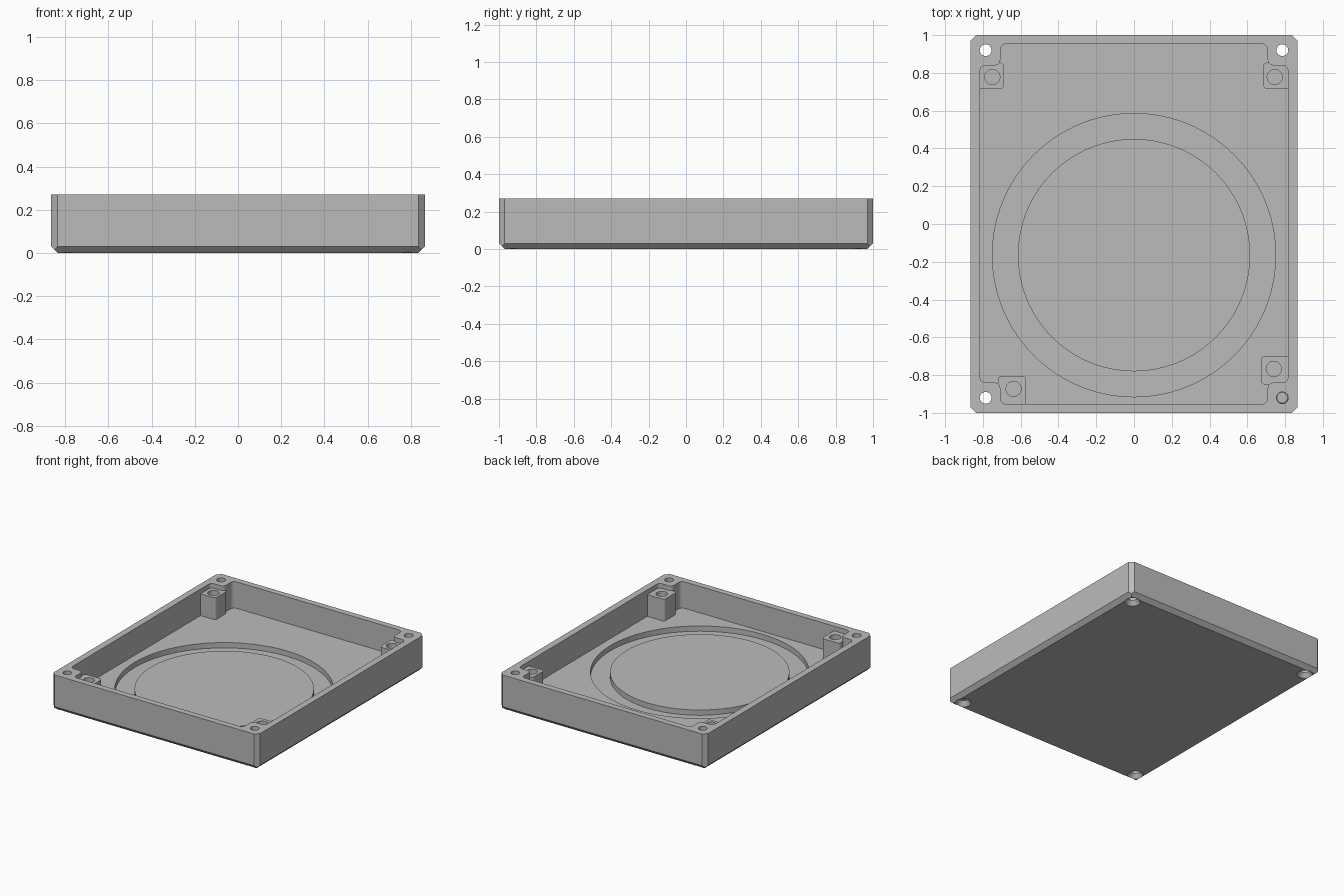
import bpy
import bmesh
from math import pi
from mathutils import Matrix, Vector

old = bpy.data.objects.get("Cube")
if old:
    bpy.data.objects.remove(old, do_unlink=True)

HALF_X, HALF_Y, HEIGHT, CHAMFER = 0.865, 1.0, 0.27, 0.03
FLOOR, POST_TOP = 0.07, 0.235
SIGNS = [(1, 1), (-1, 1), (-1, -1), (1, -1)]

grey = bpy.data.materials.new("plain grey")
grey.use_nodes = True
grey.diffuse_color = (0.5, 0.5, 0.5, 1)
grey.node_tree.nodes["Principled BSDF"].inputs["Base Color"].default_value = (0.5, 0.5, 0.5, 1)


def finish(name, bm):
    bmesh.ops.recalc_face_normals(bm, faces=bm.faces)
    mesh = bpy.data.meshes.new(name)
    bm.to_mesh(mesh)
    bm.free()
    mesh.materials.append(grey)
    obj = bpy.data.objects.new(name, mesh)
    bpy.context.collection.objects.link(obj)
    return obj


def fillet(corners, radius, steps=6):
    """Round every corner of a closed outline of right angles."""
    pts = [Vector(c) for c in corners]
    out = []
    for i, p in enumerate(pts):
        a = p + (pts[i - 1] - p).normalized() * radius
        b = p + (pts[(i + 1) % len(pts)] - p).normalized() * radius
        centre = a + b - p
        for k in range(steps + 1):
            t = k / steps
            out.append(centre + (a.lerp(b, t) - centre).normalized() * radius)
    return out


def prism(name, outline, z0, z1):
    bm = bmesh.new()
    base = bm.faces.new([bm.verts.new((x, y, z0)) for x, y in outline])
    top = bmesh.ops.extrude_face_region(bm, geom=[base], use_keep_orig=True)
    verts = [g for g in top["geom"] if isinstance(g, bmesh.types.BMVert)]
    bmesh.ops.translate(bm, verts=verts, vec=(0, 0, z1 - z0))
    return finish(name, bm)


def cone(name, x, y, z0, z1, r0, r1, sides=32):
    bm = bmesh.new()
    bmesh.ops.create_cone(bm, cap_ends=True, segments=sides, radius1=r0, radius2=r1,
                          depth=z1 - z0, matrix=Matrix.Translation((x, y, (z0 + z1) / 2)))
    return finish(name, bm)


def combine(target, tool, operation):
    mod = target.modifiers.new(operation.lower(), "BOOLEAN")
    mod.operation, mod.solver, mod.object = operation, "EXACT", tool
    bpy.context.view_layer.objects.active = target
    with bpy.context.temp_override(object=target, active_object=target):
        bpy.ops.object.modifier_apply(modifier=mod.name)
    bpy.data.objects.remove(tool, do_unlink=True)


# Outer shell: block with chamfered upright and bottom edges
bm = bmesh.new()
c = CHAMFER
for sx, sy in SIGNS:
    for dx, dy, z in [(c, 0, HEIGHT), (0, c, HEIGHT), (c, 0, c), (0, c, c),
                      (c / 2, c / 2, c / 2), (c, c, 0)]:
        bm.verts.new((sx * (HALF_X - dx), sy * (HALF_Y - dy), z))
bmesh.ops.convex_hull(bm, input=bm.verts)
bmesh.ops.dissolve_limit(bm, angle_limit=pi / 180, verts=bm.verts, edges=bm.edges)
case = finish("enclosure_lid", bm)

# Cavity that leaves a solid block in each corner
outline = []
for sx, sy in SIGNS:
    step = [(0.815, 0.84), (0.708, 0.84), (0.708, 0.953)]
    if sx * sy < 0:
        step.reverse()
    outline += [(sx * x, sy * y) for x, y in step]
combine(case, prism("cavity_cutter", fillet(outline, 0.03), FLOOR, HEIGHT + 0.1), "DIFFERENCE")

# Ring groove in the floor
groove = cone("groove_cutter", 0, -0.165, 0.03, 0.1, 0.75, 0.75, 72)
core = cone("groove_core", 0, -0.165, 0.01, 0.12, 0.615, 0.615, 72)
combine(groove, core, "DIFFERENCE")
combine(case, groove, "DIFFERENCE")

# Screw posts with blind holes: x range, y range, hole centre
posts = [
    (-0.83, -0.69, 0.715, 0.855, -0.75, 0.778),
    (0.685, 0.83, 0.715, 0.855, 0.745, 0.778),
    (0.672, 0.83, -0.85, -0.7, 0.74, -0.767),
    (-0.72, -0.572, -0.97, -0.805, -0.638, -0.873),
]
for x0, x1, y0, y1, hx, hy in posts:
    corners = [(x0, y0), (x1, y0), (x1, y1), (x0, y1)]
    combine(case, prism("post", fillet(corners, 0.02), FLOOR - 0.02, POST_TOP), "UNION")
    combine(case, cone("post_hole", hx, hy, 0.1, 0.4, 0.04, 0.04), "DIFFERENCE")

# Corner through holes, countersunk from below
for sx, sy in SIGNS:
    x, y = sx * 0.785, sy * 0.92
    combine(case, cone("through_hole", x, y, -0.1, 0.4, 0.031, 0.031), "DIFFERENCE")
    combine(case, cone("countersink", x, y, -0.01, 0.035, 0.064, 0.028), "DIFFERENCE")
